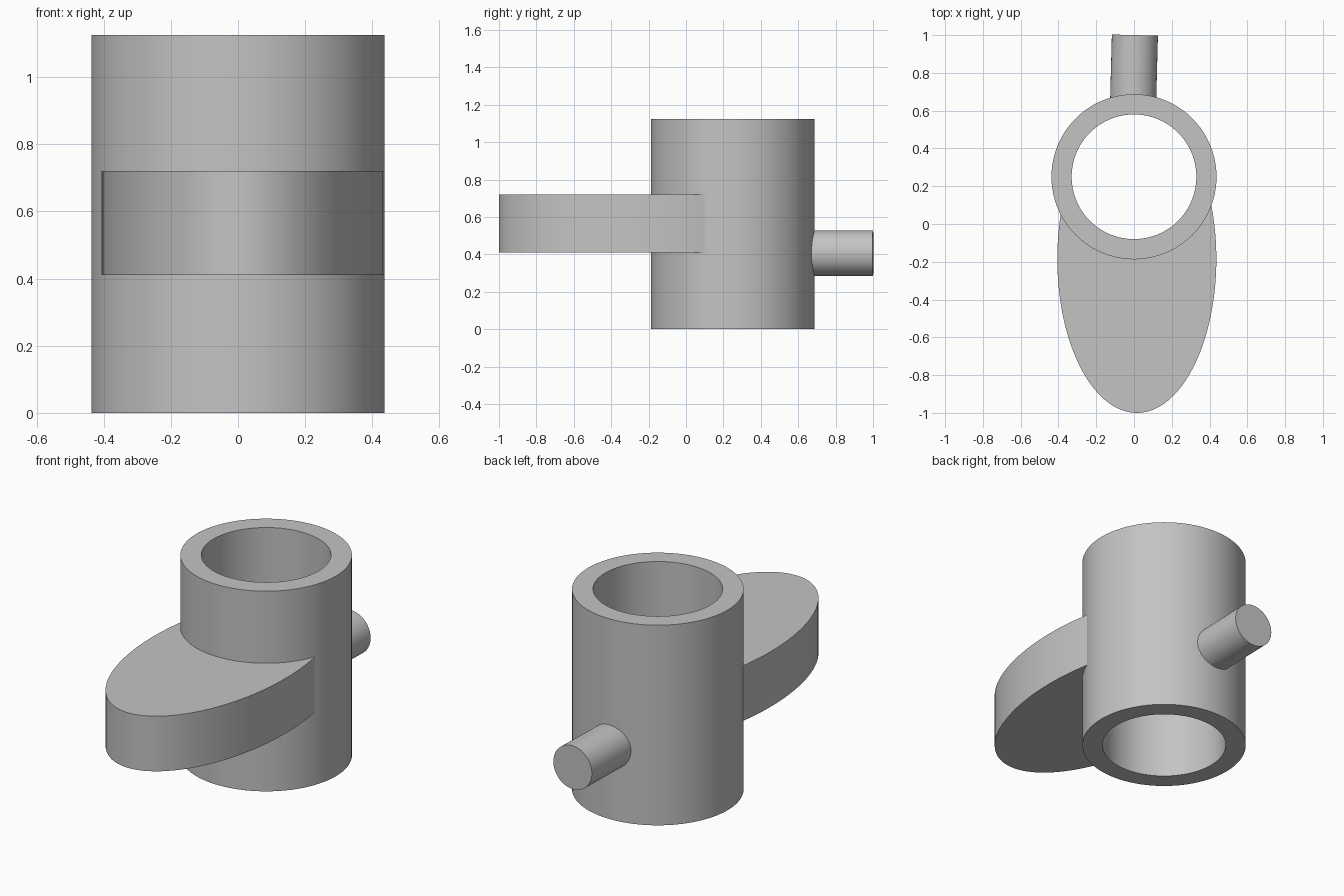
import bpy
from math import radians
from mathutils import Matrix, Vector

if "Cube" in bpy.data.objects:
    bpy.data.objects.remove(bpy.data.objects["Cube"], do_unlink=True)

grey = bpy.data.materials.new("plain grey")
grey.use_nodes = True
colour = (0.55, 0.55, 0.55, 1)
grey.diffuse_color = colour
grey.node_tree.nodes["Principled BSDF"].inputs["Base Color"].default_value = colour

AXIS = Vector((0, 0.25, 0))
HEIGHT = 1.125
OUTER, INNER = 0.437, 0.33


def cylinder(name, rx, ry, depth, matrix, sides=128):
    """Closed elliptic cylinder, with its placement baked into the mesh."""
    bpy.ops.mesh.primitive_cylinder_add(vertices=sides, radius=1, depth=depth)
    ob = bpy.context.object
    ob.name = name
    ob.data.transform(matrix @ Matrix.Diagonal((rx, ry, 1, 1)))
    ob.data.materials.append(grey)
    return ob


def subtract(ob, cutter):
    mod = ob.modifiers.new("cut", 'BOOLEAN')
    mod.operation = 'DIFFERENCE'
    mod.solver = 'EXACT'
    mod.object = cutter
    bpy.context.view_layer.objects.active = ob
    bpy.ops.object.modifier_apply(modifier=mod.name)
    bpy.data.objects.remove(cutter, do_unlink=True)


def upright(z):
    return Matrix.Translation(AXIS + Vector((0, 0, z)))


# Open tube
tube = cylinder("tube", OUTER, OUTER, HEIGHT, upright(HEIGHT / 2))
subtract(tube, cylinder("bore", INNER, INNER, 2 * HEIGHT, upright(HEIGHT / 2)))

# Oval plate, ending inside the tube wall
plate = cylinder("oval_plate", 0.421, 0.815, 0.31,
                 Matrix.Translation((0.015, -0.185, 0.565)))
subtract(plate, cylinder("plate_end", OUTER - 0.01, OUTER - 0.01,
                         2 * HEIGHT, upright(HEIGHT / 2)))

# Rear pin, very slightly turned, starting inside the tube wall
turn = Matrix.Rotation(radians(-1.5), 4, 'Z') @ Matrix.Rotation(radians(-90), 4, 'X')
pin = cylinder("rear_pin", 0.122, 0.122, 0.36,
               Matrix.Translation((0, 0.82, 0.407)) @ turn, 64)

# Smooth walls with crisp rims
for ob in (tube, plate, pin):
    bpy.ops.object.select_all(action='DESELECT')
    ob.select_set(True)
    bpy.context.view_layer.objects.active = ob
    bpy.ops.object.shade_smooth_by_angle(angle=radians(30))
